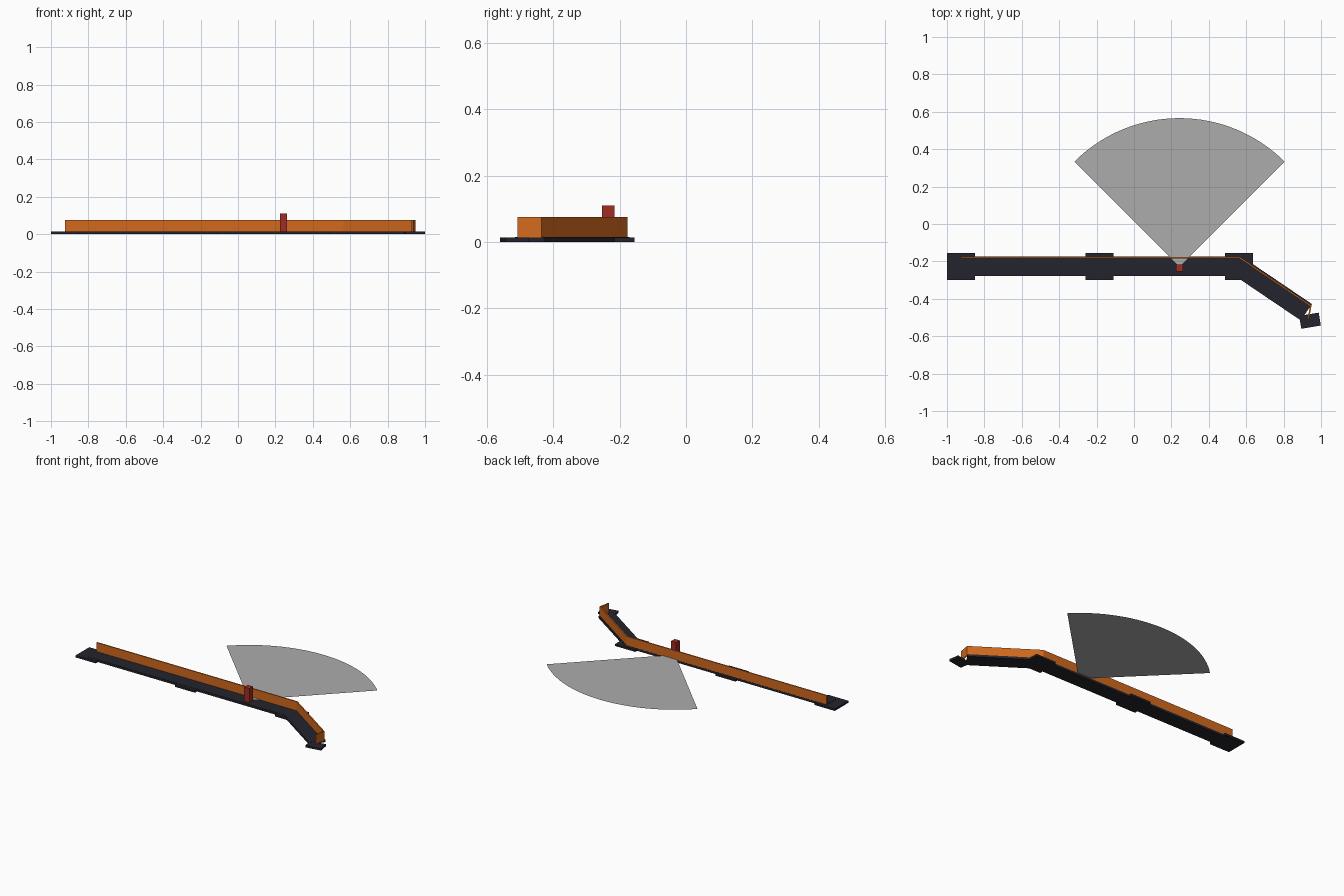
import bpy, bmesh, math
from mathutils import Vector

if "Cube" in bpy.data.objects:
    bpy.data.objects.remove(bpy.data.objects["Cube"])


def material(name, rgb):
    m = bpy.data.materials.new(name)
    m.diffuse_color = [((c / 255 + 0.055) / 1.055) ** 2.4 for c in rgb] + [1.0]
    m.use_nodes = True
    m.node_tree.nodes["Principled BSDF"].inputs["Base Color"].default_value = m.diffuse_color
    return m


CHARCOAL = material("charcoal", (36, 36, 46))
ORANGE = material("burnt orange", (210, 105, 30))
RED = material("brick red", (160, 46, 36))
GREY = material("light grey", (172, 172, 172))


def prism(name, outline, z0, z1, mat):
    """Extrude a flat outline from z0 to z1 (a single sheet if they match)."""
    bm = bmesh.new()
    face = bm.faces.new([bm.verts.new((x, y, z0)) for x, y in outline])
    bmesh.ops.recalc_face_normals(bm, faces=[face])
    if face.normal.z < 0:
        face.normal_flip()
    if z1 > z0:
        ext = bmesh.ops.extrude_face_region(bm, geom=[face], use_keep_orig=True)
        top = [v for v in ext["geom"] if isinstance(v, bmesh.types.BMVert)]
        bmesh.ops.translate(bm, verts=top, vec=(0, 0, z1 - z0))
        bmesh.ops.recalc_face_normals(bm, faces=bm.faces)
    mesh = bpy.data.meshes.new(name)
    bm.to_mesh(mesh)
    bm.free()
    mesh.materials.append(mat)
    ob = bpy.data.objects.new(name, mesh)
    bpy.context.collection.objects.link(ob)
    return ob


def rect(cx, cy, w, d, angle=0.0):
    c, s = math.cos(angle), math.sin(angle)
    return [(cx + x * c - y * s, cy + x * s + y * c)
            for x, y in ((-w/2, -d/2), (w/2, -d/2), (w/2, d/2), (-w/2, d/2))]


def band(path, left, right):
    """Mitred outline that runs beside a path at two signed offsets."""
    pts = [Vector(p) for p in path]
    dirs = [(b - a).normalized() for a, b in zip(pts, pts[1:])]
    norms = [Vector((-d.y, d.x)) for d in dirs]

    def side(off):
        out = []
        for i, p in enumerate(pts):
            n0, n1 = norms[max(i - 1, 0)], norms[min(i, len(norms) - 1)]
            m = (n0 + n1) / (1 + n0.dot(n1))
            out.append(tuple(p + m * off))
        return out
    return side(left) + side(right)[::-1]


WALL = [(-0.925, -0.18), (0.565, -0.18), (0.945, -0.437), (0.932, -0.508)]

# Walkway floor: long run and angled run
prism("floor_main", band(WALL[:2], 0.005, -0.098), 0.0, 0.015, CHARCOAL)
prism("floor_angled", band(WALL[1:3], 0.011, -0.095), 0.0, 0.015, CHARCOAL)

# Base plates under the ends and joints
for i, x in enumerate((-0.925, -0.185, 0.562)):
    prism(f"base_plate_{i + 1}", rect(x, -0.228, 0.15, 0.145), 0.0, 0.0135, CHARCOAL)
prism("base_plate_end", rect(0.941, -0.517, 0.106, 0.07, math.radians(9.5)),
      0.0, 0.0135, CHARCOAL)

# Thin upright wall following the bent line
prism("wall", band(WALL, 0.004, -0.004), 0.0125, 0.076, ORANGE)

# Small post standing on the floor
prism("post", rect(0.243, -0.235, 0.038, 0.038), 0.015, 0.11, RED)

# Flat quarter-circle sheet spreading from the post
cx, cy, r, n = 0.243, -0.229, 0.795, 32
arc = [(cx + r * math.cos(math.pi / 4 + math.pi / 2 * i / n),
        cy + r * math.sin(math.pi / 4 + math.pi / 2 * i / n)) for i in range(n + 1)]
prism("sector_sheet", [(cx, cy)] + arc, 0.0185, 0.0185, GREY)
